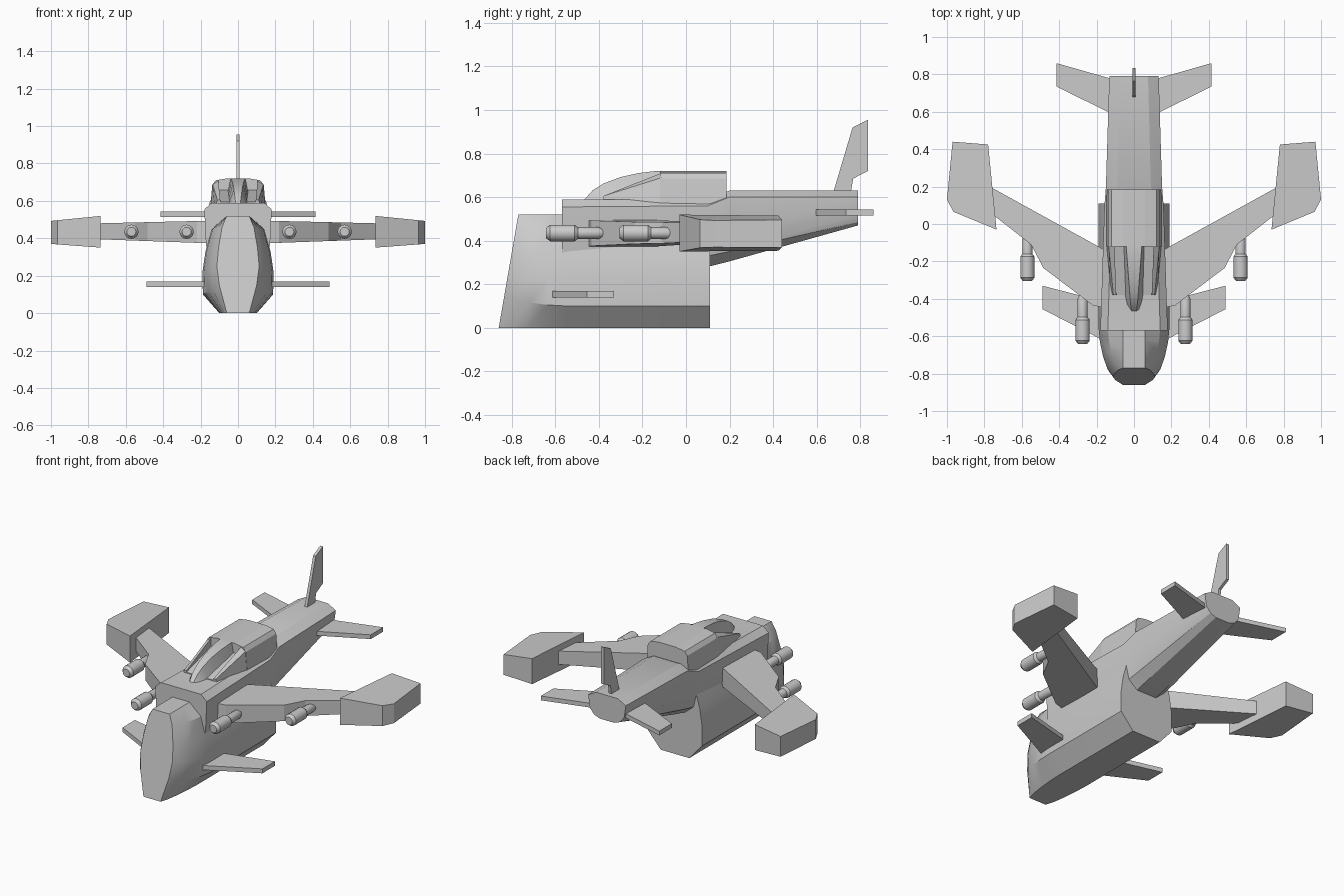
import bpy
import bmesh
from math import cos, sin, tau, radians

cube = bpy.data.objects.get("Cube")
if cube:
    bpy.data.objects.remove(cube, do_unlink=True)

grey = bpy.data.materials.new("hull grey")
grey.use_nodes = True
colour = (0.6, 0.6, 0.6, 1)
grey.diffuse_color = colour
grey.node_tree.nodes["Principled BSDF"].inputs["Base Color"].default_value = colour


def loft(name, rings, mirrored=False, smooth=None):
    """Skin a row of closed rings of points and cap both ends."""
    bm = bmesh.new()
    rows = [[bm.verts.new(point) for point in ring] for ring in rings]
    count = len(rows[0])
    for a, b in zip(rows, rows[1:]):
        for i in range(count):
            j = (i + 1) % count
            bm.faces.new((a[i], a[j], b[j], b[i]))
    bm.faces.new(rows[0])
    bm.faces.new(rows[-1])
    bmesh.ops.recalc_face_normals(bm, faces=bm.faces)
    mesh = bpy.data.meshes.new(name)
    bm.to_mesh(mesh)
    bm.free()
    mesh.materials.append(grey)
    obj = bpy.data.objects.new(name, mesh)
    bpy.context.collection.objects.link(obj)
    if mirrored:
        obj.modifiers.new("Mirror", "MIRROR")
    if smooth:
        bpy.ops.object.select_all(action="DESELECT")
        obj.select_set(True)
        bpy.context.view_layer.objects.active = obj
        bpy.ops.object.shade_smooth_by_angle(angle=radians(smooth))
    return obj


def section(y, half, lean=0):
    """Symmetric ring from a half profile; lean pushes the foot forward."""
    whole = half + [(-x, z) for x, z in reversed(half)]
    return [(x, y - lean * (1 - z / 0.52), z) for x, z in whole]


def plate(name, outline, low, high):
    """Mirrored flat part; low and high give the height at each x."""
    return loft(name, [[(x, y, level(x)) for x, y in outline]
                       for level in (low, high)], mirrored=True)


def flat(z):
    return lambda x: z


def slope(x0, z0, x1, z1):
    return lambda x: z0 + (z1 - z0) * (x - x0) / (x1 - x0)


# Lower hull with slanted nose, blended from the nose face to the full section
nose = [(0.06, 0), (0.1, 0.15), (0.113, 0.25), (0.104, 0.35), (0.085, 0.46), (0.06, 0.52)]
body = [(0.1, 0), (0.188, 0.1), (0.19, 0.22), (0.174, 0.33), (0.14, 0.45), (0.06, 0.52)]


def blend(t):
    return [(a + (c - a) * t, b + (d - b) * t) for (a, b), (c, d) in zip(nose, body)]


hull_steps = [(-0.77, 0, 0.09), (-0.73, 0.4, 0.075), (-0.68, 0.68, 0.05),
              (-0.62, 0.9, 0.02), (-0.55, 1, 0), (0.11, 1, 0)]
loft("lower_hull", [section(y, blend(t), lean) for y, t, lean in hull_steps], smooth=30)

# Upper fuselage and tail boom
loft("fuselage", [
    section(-0.57, [(0.1, 0.22), (0.165, 0.3), (0.173, 0.4), (0.18, 0.555), (0.14, 0.59)]),
    section(0.1, [(0.07, 0.28), (0.13, 0.33), (0.152, 0.42), (0.158, 0.56), (0.12, 0.59)]),
    section(0.2, [(0.07, 0.305), (0.126, 0.35), (0.147, 0.43), (0.15, 0.6), (0.09, 0.63)]),
    section(0.79, [(0.05, 0.47), (0.09, 0.485), (0.12, 0.52), (0.132, 0.6), (0.075, 0.63)]),
], smooth=25)

# Raised cabin behind the canopy
cabin = [(0.148, 0.56), (0.138, 0.685), (0.12, 0.71), (0.06, 0.72)]
loft("cabin", [section(y, cabin) for y in (-0.12, 0.185)])

# Narrow canopy spine
spine = [(-0.47, 0.03, 0.012, 0.585), (-0.43, 0.045, 0.018, 0.63), (-0.38, 0.055, 0.022, 0.662),
         (-0.3, 0.06, 0.028, 0.692), (-0.22, 0.065, 0.034, 0.71), (-0.14, 0.07, 0.04, 0.72),
         (-0.1, 0.07, 0.04, 0.72)]
loft("canopy", [section(y, [(foot, 0.57), (top, z)]) for y, foot, top, z in spine], smooth=25)

# Sunken windscreen panel and the rails along its sides
loft("windscreen_panel", [section(y, [(w, 0.56), (w, z)])
                          for y, w, z in ((-0.38, 0.1, 0.595), (-0.11, 0.12, 0.66))])
loft("canopy_rails", [
    [(0.09, -0.38, 0.56), (0.125, -0.38, 0.56), (0.11, -0.38, 0.605), (0.095, -0.38, 0.605)],
    [(0.105, -0.11, 0.56), (0.148, -0.11, 0.56), (0.136, -0.11, 0.69), (0.105, -0.11, 0.712)],
], mirrored=True)

# Swept wings and the tip pods
plate("wings",
      [(0.1, -0.46), (0.22, -0.435), (0.485, -0.235), (0.55, -0.11),
       (0.78, 0.07), (0.78, 0.205), (0.1, -0.17)],
      slope(0.2, 0.375, 0.75, 0.395), slope(0.2, 0.493, 0.75, 0.48))
plate("wing_pods",
      [(0.735, -0.03), (0.965, 0.065), (1, 0.13), (0.97, 0.44), (0.78, 0.425)],
      slope(0.73, 0.35, 1, 0.37), slope(0.73, 0.52, 1, 0.493))

# Tail planes and front canards
plate("tail_planes", [(0.08, 0.57), (0.415, 0.735), (0.415, 0.86), (0.08, 0.765)],
      flat(0.515), flat(0.542))
plate("canards", [(0.12, -0.645), (0.49, -0.455), (0.49, -0.33), (0.12, -0.425)],
      flat(0.14), flat(0.168))

# Tail fin
fin = [(0.67, 0.6), (0.765, 0.92), (0.835, 0.955), (0.835, 0.72), (0.768, 0.685), (0.753, 0.6)]
loft("tail_fin", [[(x, y, z) for y, z in fin] for x in (-0.009, 0.009)])

# Guns under the wings: stepped round barrels
barrel = [(0, 0.024), (0.018, 0.038), (0.13, 0.038), (0.145, 0.027), (0.24, 0.027), (0.26, 0.018)]
sides = 16
for label, x, y in (("inner_guns", 0.275, -0.642), ("outer_guns", 0.57, -0.305)):
    loft(label, [[(x + r * cos(tau * i / sides), y + step, 0.435 + r * sin(tau * i / sides))
                  for i in range(sides)] for step, r in barrel],
         mirrored=True, smooth=30)
